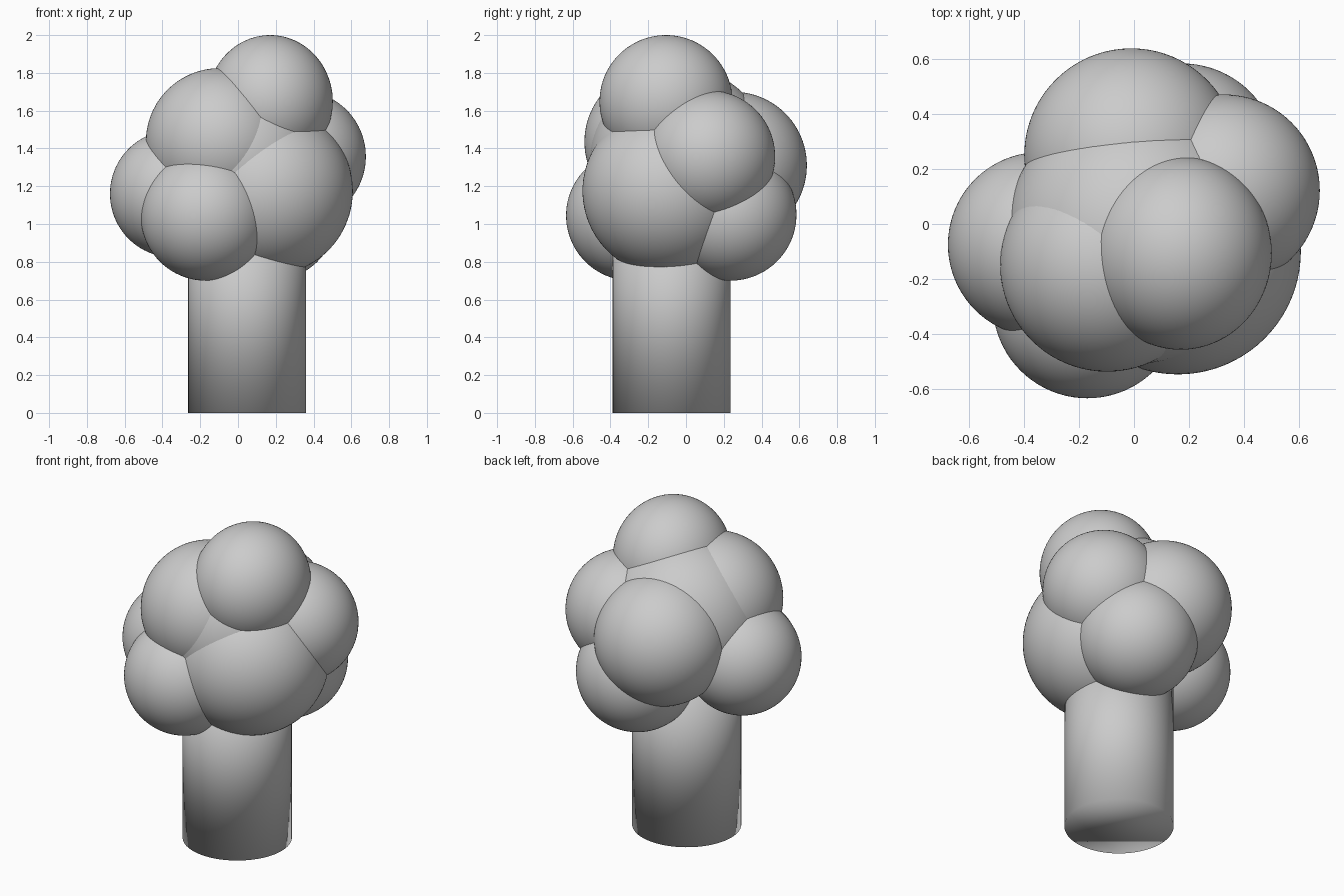
import bpy

if "Cube" in bpy.data.objects:
    bpy.data.objects.remove(bpy.data.objects["Cube"])

# One flat grey for the whole model
grey = bpy.data.materials.new("grey")
grey.diffuse_color = (0.6, 0.6, 0.6, 1.0)
grey.use_nodes = True
grey.node_tree.nodes["Principled BSDF"].inputs["Base Color"].default_value = grey.diffuse_color


def finish(name):
    obj = bpy.context.object
    obj.name = name
    obj.data.materials.append(grey)
    bpy.ops.object.shade_smooth()
    return obj


def leaf_ball(name, centre, radii):
    bpy.ops.mesh.primitive_ico_sphere_add(subdivisions=5, radius=1, location=centre)
    bpy.context.object.scale = radii
    bpy.ops.object.transform_apply(location=False, rotation=False, scale=True)
    return finish(name)


# Trunk: plain cylinder whose top is buried in the foliage
bpy.ops.mesh.primitive_cylinder_add(vertices=64, radius=0.312, depth=1.1,
                                    location=(0.048, -0.076, 0.55))
finish("trunk")

# Foliage: a central ball with overlapping balls around it
balls = [
    ("foliage_core", (0.015, -0.03, 1.35), 0.478),
    ("foliage_front_left_upper", (-0.098, -0.148, 1.435), 0.39),
    ("foliage_front_right", (0.16, -0.10, 1.175), 0.448),
    ("foliage_front_left_lower", (-0.17, -0.29, 1.045), 0.345),
    ("foliage_left", (-0.341, -0.075, 1.16), 0.337),
    ("foliage_right", (0.327, 0.122, 1.357), 0.35),
    ("foliage_back", (-0.01, 0.25, 1.31), 0.39),
    ("foliage_back_right_lower", (0.175, 0.235, 1.05), 0.35),
]
for name, centre, r in balls:
    leaf_ball(name, centre, (r, r, r))

# Top ball is slightly narrower across x
leaf_ball("foliage_top", (0.17, -0.106, 1.648), (0.332, 0.352, 0.352))
